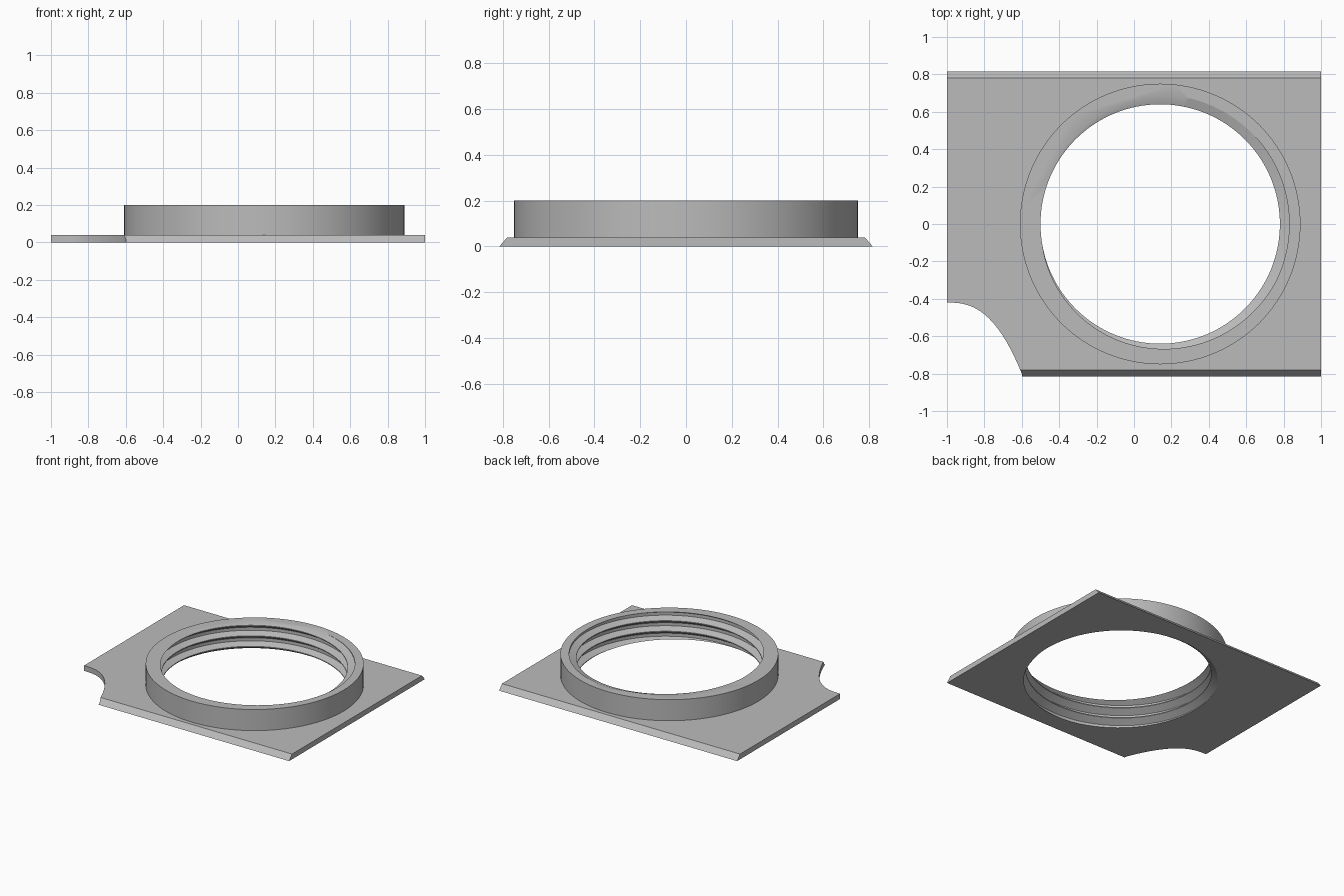
import bpy, bmesh, math

if "Cube" in bpy.data.objects:
    bpy.data.objects.remove(bpy.data.objects["Cube"])

CX = 0.14                 # ring centre in x
TOP = 0.20                # top of collar
PLATE_T = 0.04            # plate thickness
PITCH = 0.08
R_CREST, R_ROOT = 0.64, 0.69
N = 128                   # columns around the ring

grey = bpy.data.materials.new("grey")
grey.diffuse_color = (0.5, 0.5, 0.5, 1)
grey.use_nodes = True
grey.node_tree.nodes["Principled BSDF"].inputs["Base Color"].default_value = grey.diffuse_color


def finish(bm, name):
    bmesh.ops.recalc_face_normals(bm, faces=bm.faces)
    me = bpy.data.meshes.new(name)
    bm.to_mesh(me)
    bm.free()
    ob = bpy.data.objects.new(name, me)
    me.materials.append(grey)
    bpy.context.collection.objects.link(ob)
    return ob


def prism(name, outline, depth):
    """Closed outline of 3D points swept along the depth vector."""
    bm = bmesh.new()
    face = bm.faces.new([bm.verts.new(p) for p in outline])
    ext = bmesh.ops.extrude_face_region(bm, geom=[face])["geom"]
    bmesh.ops.translate(bm, vec=depth, verts=[v for v in ext if isinstance(v, bmesh.types.BMVert)])
    return finish(bm, name)


def circle(r, z):
    return [(CX + r * math.cos(2 * math.pi * i / N), r * math.sin(2 * math.pi * i / N), z)
            for i in range(N)]


# Thread section along one pitch: (fraction of pitch, radius)
SECTION = [(0.0, R_CREST), (0.08, R_CREST), (0.31, R_ROOT), (0.60, R_ROOT)]


def thread_solid(z0, z1, start):
    """Solid bounded by a helical thread, sliced flat at both ends."""
    turns = range(-3, 6)
    bm = bmesh.new()
    cols = []
    for i in range(N):
        a = 2 * math.pi * i / N
        knots = [(start + (t + f + i / N) * PITCH, r) for t in turns for f, r in SECTION]
        col = []
        for j, (z, r) in enumerate(knots):
            zc = min(max(z, z0), z1)
            if zc != z:       # radius where the profile meets the slicing plane
                for (za, ra), (zb, rb) in zip(knots, knots[1:]):
                    if za <= zc <= zb:
                        r = ra + (rb - ra) * (zc - za) / (zb - za)
                        break
            col.append(bm.verts.new((CX + r * math.cos(a), r * math.sin(a), zc)))
        cols.append(col)
    last = len(cols[0]) - 1
    for i in range(N):
        shift = len(SECTION) if i == N - 1 else 0
        a, b = cols[i], cols[(i + 1) % N]
        for j in range(last - shift):
            bm.faces.new((a[j], b[j + shift], b[j + 1 + shift], a[j + 1]))
    bmesh.ops.remove_doubles(bm, verts=bm.verts, dist=1e-5)
    bmesh.ops.delete(bm, geom=[v for v in bm.verts if not v.link_faces], context='VERTS')
    bmesh.ops.holes_fill(bm, edges=[e for e in bm.edges if e.is_boundary], sides=0)
    bmesh.ops.triangulate(bm, faces=[f for f in bm.faces if len(f.verts) == 4])
    return finish(bm, "thread_cutter")


def combine(ob, other, operation):
    mod = ob.modifiers.new(operation.lower(), 'BOOLEAN')
    mod.object, mod.operation, mod.solver = other, operation, 'EXACT'
    bpy.context.view_layer.objects.active = ob
    bpy.ops.object.modifier_apply(modifier=mod.name)
    bpy.data.objects.remove(other)


# Plate with slanted front and back edges
plate = prism("threaded_mount_plate",
              [(-1, -0.815, 0), (-1, 0.815, 0), (-1, 0.78, PLATE_T), (-1, -0.78, PLATE_T)],
              (2, 0, 0))

# Curved corner notch
curve = [(-1 + 0.4 * t / 20, -0.42 - 0.38 * (t / 20) ** 2.6, -0.1) for t in range(21)]
notch = prism("notch_cutter",
              curve + [(-0.6, -0.95, -0.1), (-1.1, -0.95, -0.1), (-1.1, -0.42, -0.1)],
              (0, 0, 0.3))
combine(plate, notch, 'DIFFERENCE')

# Round collar
collar = prism("collar", circle(0.75, 0.02), (0, 0, TOP - 0.02))
combine(plate, collar, 'UNION')

# Threaded bore: the crest meets the top plane on the left side
bore = thread_solid(-0.03, TOP + 0.03, TOP - PITCH * 190 / 360 )
combine(plate, bore, 'DIFFERENCE')

bpy.ops.object.select_all(action='DESELECT')
plate.select_set(True)
bpy.context.view_layer.objects.active = plate
bpy.ops.object.shade_smooth_by_angle(angle=math.radians(25))
